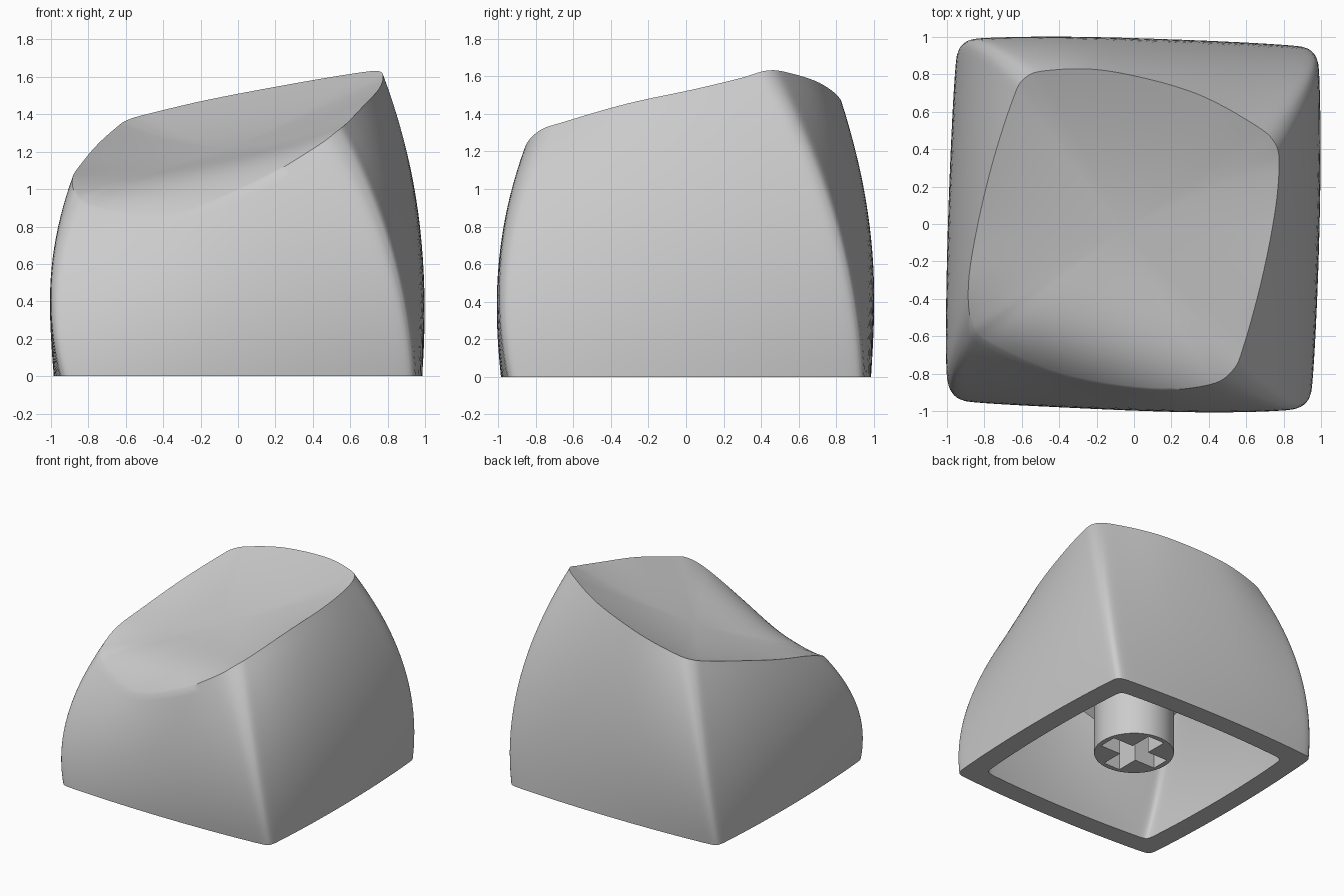
import bpy, bmesh, math
from mathutils import Vector, Matrix

old = bpy.data.objects.get("Cube")
if old:
    bpy.data.objects.remove(old)

grey = bpy.data.materials.new("light_grey_plastic")
grey.use_nodes = True
grey.diffuse_color = (0.6, 0.6, 0.6, 1)
grey.node_tree.nodes["Principled BSDF"].inputs["Base Color"].default_value = (0.6, 0.6, 0.6, 1)

# Rim of the dished top: five points per side, starting at each corner
RIM = [Vector(p) for p in [
    (-.865, -.54, .97), (-.77, -.64, .905), (-.38, -.81, .85), (.08, -.885, 1.03), (.40, -.86, 1.215),
    (.53, -.78, 1.31), (.59, -.64, 1.36), (.68, -.31, 1.455), (.75, .04, 1.53), (.775, .29, 1.59),
    (.755, .43, 1.63), (.63, .54, 1.62), (.30, .71, 1.565), (-.15, .82, 1.48), (-.47, .82, 1.405),
    (-.59, .775, 1.37), (-.65, .66, 1.33), (-.75, .35, 1.24), (-.835, 0, 1.14), (-.885, -.32, 1.06)]]
PER_SIDE = 30
CENTRE = Vector((-.06, -.03, 0))


def rim_point(f):
    """Closed Catmull-Rom curve through the rim points."""
    i = int(f)
    t = f - i
    a, b, c, d = (RIM[(i + k) % len(RIM)] for k in (-1, 0, 1, 2))
    return 0.5 * (2 * b + (c - a) * t + (2 * a - 5 * b + 4 * c - d) * t ** 2
                  + (3 * b - a - 3 * c + d) * t ** 3)


def foot_point(side, s, half):
    """Square with bowed sides and crisp corners, matched side by side to the rim."""
    p = -math.cos(math.pi * s)
    k = half * (1 - .04 * p * p) / (abs(p) ** 45 + 1) ** (1 / 45)
    return Matrix.Rotation(side * math.pi / 2, 3, 'Z') @ Vector((p * k, -k, 0))


def bezier(a, b, c, t):
    return a * (1 - t) ** 2 + b * 2 * t * (1 - t) + c * t * t


def wall(foot, top, t):
    """Bulging wall that twists as it rises."""
    ctrl = Matrix.Rotation(math.radians(-5), 3, 'Z') @ foot * 1.055
    ctrl.z = top.z * 0.5
    return bezier(foot, ctrl, top, t)


def top_surface(rim, t):
    """Sloping dish that rolls down to the rim."""
    def plane(q):
        return 1.35 + .25 * q.x + .21 * q.y
    p = CENTRE.lerp(Vector((rim.x, rim.y, 0)), t)
    p.z = plane(p) - 0.11 * (1 - t * t) + (rim.z - plane(rim)) * t ** 5
    return p


def finish(ob, angle):
    ob.data.materials.clear()
    ob.data.materials.append(grey)
    bpy.ops.object.select_all(action='DESELECT')
    ob.select_set(True)
    bpy.context.view_layer.objects.active = ob
    bpy.ops.object.shade_smooth_by_angle(angle=math.radians(angle))


def make_object(name, bm):
    bmesh.ops.recalc_face_normals(bm, faces=bm.faces)
    me = bpy.data.meshes.new(name)
    bm.to_mesh(me)
    bm.free()
    ob = bpy.data.objects.new(name, me)
    bpy.context.collection.objects.link(ob)
    return ob


# Cap shell: rings run over the top, down the outside and up the cavity
steps = [(side, i / PER_SIDE) for side in range(4) for i in range(PER_SIDE)]
rims = [rim_point(5 * (side + s)) for side, s in steps]
feet = [foot_point(side, s, .985) for side, s in steps]
inner_feet = [foot_point(side, s, .82) for side, s in steps]
inner_tops = [Vector((r.x * .82, r.y * .82, r.z * .88)) for r in rims]
ceiling = Vector((0, 0, 1.1))

rings = [[top_surface(r, 1 - (1 - k / 18) ** 1.5) for r in rims] for k in range(1, 19)]
rings += [[wall(f, r, 1 - k / 20) for f, r in zip(feet, rims)] for k in range(1, 21)]
rings += [[wall(f, r, k / 12) for f, r in zip(inner_feet, inner_tops)] for k in range(13)]
rings += [[r.lerp(ceiling, k / 4) for r in inner_tops] for k in range(1, 4)]

bm = bmesh.new()
loops = [[bm.verts.new(p) for p in ring] for ring in rings]
n = len(steps)
for lower, upper in zip(loops, loops[1:]):
    for i in range(n):
        j = (i + 1) % n
        bm.faces.new((lower[i], lower[j], upper[j], upper[i]))
for loop, tip in ((loops[0], top_surface(rims[0], 0)), (loops[-1], ceiling)):
    v = bm.verts.new(tip)
    for i in range(n):
        bm.faces.new((loop[i], loop[(i + 1) % n], v))
finish(make_object("cap_shell", bm), 40)

# Mounting stem: a round post under the ceiling
bm = bmesh.new()
bmesh.ops.create_cone(bm, cap_ends=True, segments=64, radius1=.3, radius2=.3, depth=.96,
                      matrix=Matrix.Translation((0, 0, .59)))
stem = make_object("mounting_stem", bm)

# Cross-shaped socket cut into the stem
bm = bmesh.new()
arm, w = .26, .075
quarter = [Vector((arm, -w, 0)), Vector((arm, w, 0)), Vector((w, w, 0))]
outline = [Matrix.Rotation(q * math.pi / 2, 3, 'Z') @ p for q in range(4) for p in quarter]
face = bm.faces.new([bm.verts.new(p) for p in outline])
grown = bmesh.ops.extrude_face_region(bm, geom=[face])["geom"]
bmesh.ops.translate(bm, vec=(0, 0, .6), verts=[g for g in grown if isinstance(g, bmesh.types.BMVert)])
cutter = make_object("socket_cutter", bm)
cutter.hide_render = True
cut = stem.modifiers.new("socket", 'BOOLEAN')
cut.operation = 'DIFFERENCE'
cut.solver = 'EXACT'
cut.object = cutter
bpy.context.view_layer.objects.active = stem
bpy.ops.object.modifier_apply(modifier=cut.name)
bpy.data.objects.remove(cutter)
finish(stem, 30)
